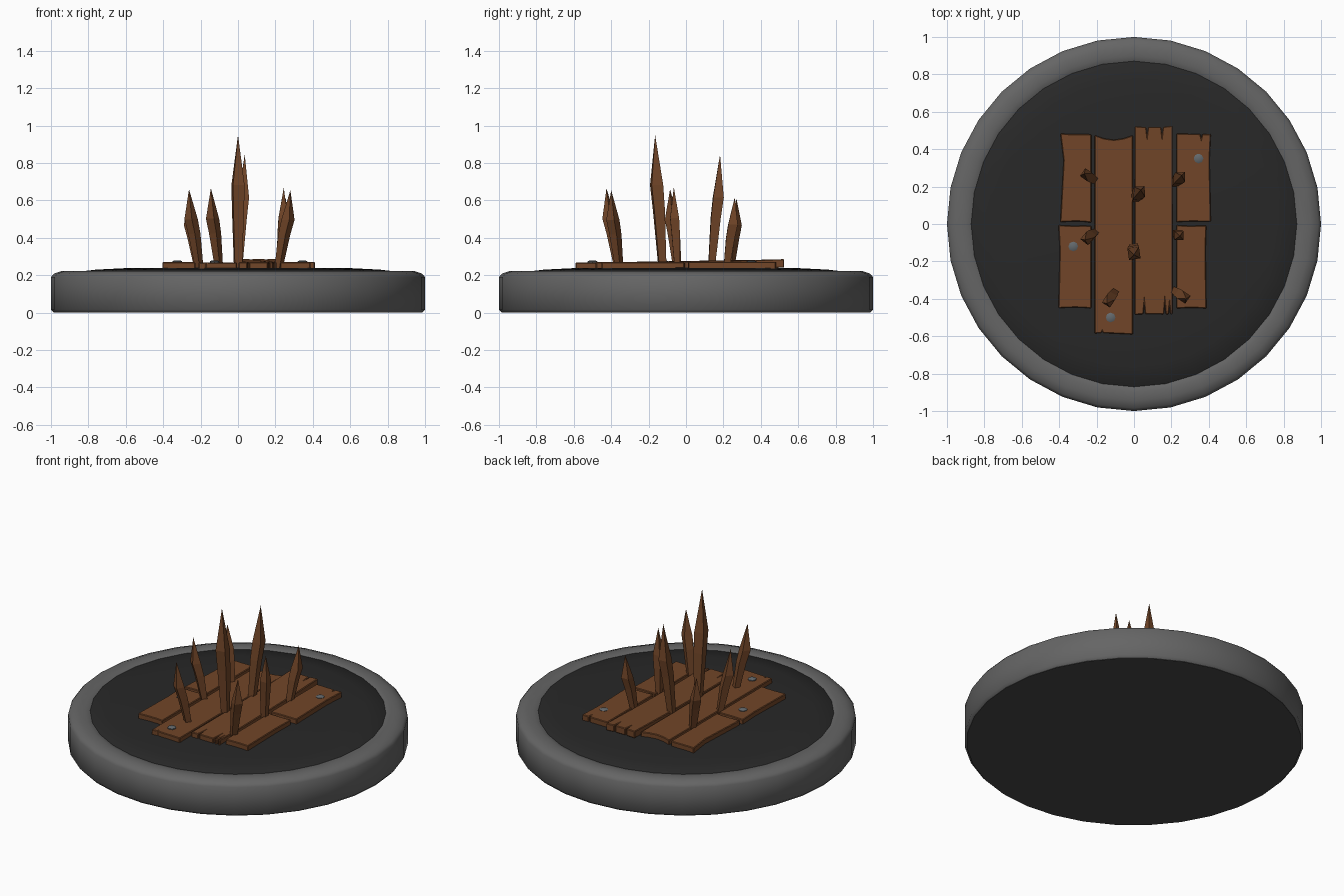
import bpy, bmesh, math, random
from mathutils import Vector

random.seed(4)
cube = bpy.data.objects.get("Cube")
if cube:
    bpy.data.objects.remove(cube, do_unlink=True)


def material(name, r, g, b):
    mat = bpy.data.materials.new(name)
    mat.use_nodes = True
    mat.diffuse_color = (r, g, b, 1)
    bsdf = next(n for n in mat.node_tree.nodes if n.type == "BSDF_PRINCIPLED")
    bsdf.inputs["Base Color"].default_value = (r, g, b, 1)
    bsdf.inputs["Roughness"].default_value = 0.8
    return mat


STONE = material("grey rim", 0.13, 0.13, 0.13)
SOIL = material("dark ground", 0.021, 0.021, 0.021)
UNDER = material("underside grey", 0.065, 0.065, 0.065)
WOOD = material("brown wood", 0.165, 0.06, 0.021)
IRON = material("nail grey", 0.125, 0.14, 0.15)


def finish(bm, name, mat, smooth=None):
    bmesh.ops.recalc_face_normals(bm, faces=bm.faces)
    mesh = bpy.data.meshes.new(name)
    bm.to_mesh(mesh)
    bm.free()
    obj = bpy.data.objects.new(name, mesh)
    bpy.context.collection.objects.link(obj)
    mesh.materials.append(mat)
    if smooth:
        bpy.ops.object.select_all(action="DESELECT")
        obj.select_set(True)
        bpy.context.view_layer.objects.active = obj
        bpy.ops.object.shade_smooth_by_angle(angle=math.radians(smooth))
    return obj


def loft(bm, rings, caps=True):
    """Skin a list of point rings; a ring of one point is a tip."""
    loops = [[bm.verts.new(p) for p in ring] for ring in rings]
    for low, high in zip(loops, loops[1:]):
        n = len(low)
        for i in range(n):
            j = (i + 1) % n
            if len(high) == 1:
                bm.faces.new((low[i], low[j], high[0]))
            else:
                bm.faces.new((low[i], low[j], high[j], high[i]))
    if caps:
        bm.faces.new(loops[0][::-1])
        if len(loops[-1]) > 2:
            bm.faces.new(loops[-1])


def circle(radius, z, sides, cx=0, cy=0, turn=0):
    angles = [turn + math.tau * i / sides for i in range(sides)]
    return [(cx + radius * math.cos(a), cy + radius * math.sin(a), z) for a in angles]


# Round grey rim
bm = bmesh.new()
profile = [(0.985, 0.002), (1, 0.017), (1, 0.19), (0.985, 0.208),
           (0.945, 0.222), (0.9, 0.222), (0.87, 0.215), (0.85, 0.2)]
loft(bm, [circle(r, z, 32) for r, z in profile], caps=False)
finish(bm, "base_rim", STONE, smooth=50)

# Flat underside plate closing the rim
bm = bmesh.new()
loft(bm, [circle(0.985, z, 32) for z in (0, 0.004)])
finish(bm, "underside", UNDER)

# Low mound of dark ground inside the rim
bm = bmesh.new()
mound = [(0.885, 0.205), (0.868, 0.217), (0.76, 0.23), (0.6, 0.238), (0.3, 0.241)]
loft(bm, [circle(r, z, 32) for r, z in mound])
finish(bm, "ground", SOIL, smooth=50)


def end_edge(left, right, y, inward, cuts, sag):
    """Ragged plank end from left to right: a hollow curve with narrow splits."""
    def hollow(x):
        return y + inward * sag * math.sin(math.pi * (x - left) / (right - left))

    points = [(left, y)]
    if cuts:
        for x, depth in cuts:
            points += [(x - 0.005, hollow(x)), (x, y + inward * depth),
                       (x + 0.005, hollow(x))]
    else:
        for t in (0.25, 0.5, 0.75):
            x = left + (right - left) * t
            points.append((x, hollow(x)))
    return points + [(right, y + random.uniform(-0.006, 0.006))]


def plank(name, left, right, front, back, front_cuts=(), back_cuts=(),
          sag=0.004, waist=0.0, top=0.27, lift=0.0):
    """Plank whose outer long edge is hollowed by waist (negative: the left edge)."""
    length = back - front
    outline = end_edge(left, right, front, 1, front_cuts, 0.004)
    outline += [(right - max(waist, 0) * t, front + length * t) for t in (0.3, 0.7)]
    outline += end_edge(left, right, back, -1, back_cuts, sag)[::-1]
    outline += [(left + max(-waist, 0) * t, front + length * t) for t in (0.7, 0.3)]

    def level(z, y):
        return z + lift * max(0, (y - front) / length - 0.5) * 2

    bm = bmesh.new()
    loft(bm, [[(x, y, level(z, y)) for x, y in outline] for z in (0.225, top)])
    obj = finish(bm, name, WOOD)
    bevel = obj.modifiers.new("worn edges", "BEVEL")
    bevel.width = 0.004
    bevel.segments = 1
    bevel.limit_method = "ANGLE"


# Six worn planks
plank("plank_outer_right_back", -0.394, -0.228, 0.01, 0.484, waist=-0.025)
plank("plank_outer_right_front", -0.404, -0.228, -0.45, -0.006, waist=-0.01)
plank("plank_inner_right", -0.211, -0.006, -0.585, 0.475,
      front_cuts=[(-0.17, 0.012)], sag=0.025, top=0.268)
plank("plank_inner_left", 0.004, 0.207, -0.485, 0.522,
      front_cuts=[(0.055, 0.055), (0.165, 0.06), (0.19, 0.05)],
      back_cuts=[(0.07, 0.045), (0.15, 0.045)], lift=0.016)
plank("plank_outer_left_back", 0.226, 0.411, 0.01, 0.484,
      back_cuts=[(0.36, 0.025)], waist=0.01, top=0.272)
plank("plank_outer_left_front", 0.226, 0.387, -0.452, -0.006, waist=0.006)


def stake(name, base, tip, width, turn):
    """Leaning four-sided spike, widest past the middle."""
    start, end = Vector((*base, 0.225)), Vector(tip)
    rings = []
    for t, lean, size in ((0, 0, 0.6), (0.45, 0.5, 0.92), (0.63, 0.8, 1)):
        p = start.lerp(end, lean)
        z = start.z + (end.z - start.z) * t
        rings.append(circle(width * size, z, 4, p.x, p.y, turn))
    rings.append([end])
    bm = bmesh.new()
    loft(bm, rings)
    finish(bm, name, WOOD)


# Sharpened stakes standing in the gaps
stakes = [
    ((-0.21, 0.235), (-0.265, 0.27, 0.61), 0.036),
    ((-0.205, -0.045), (-0.262, -0.085, 0.66), 0.036),
    ((-0.1, -0.36), (-0.145, -0.425, 0.665), 0.036),
    ((0, -0.125), (0, -0.165, 0.95), 0.044),
    ((0.004, 0.135), (0.036, 0.182, 0.845), 0.04),
    ((0.215, 0.215), (0.255, 0.26, 0.615), 0.036),
    ((0.222, -0.045), (0.245, -0.065, 0.67), 0.034),
    ((0.215, -0.355), (0.28, -0.4, 0.655), 0.036),
]
for i, (base, tip, width) in enumerate(stakes, 1):
    stake(f"stake_{i}", base, tip, width, random.uniform(0, 1))

# Domed nail heads
for i, (x, y) in enumerate([(-0.325, -0.12), (-0.125, -0.5), (0.345, 0.35)], 1):
    bm = bmesh.new()
    loft(bm, [circle(r, z, 8, x, y) for r, z in
              ((0.026, 0.26), (0.026, 0.274), (0.016, 0.279))])
    finish(bm, f"nail_{i}", IRON, smooth=40)
